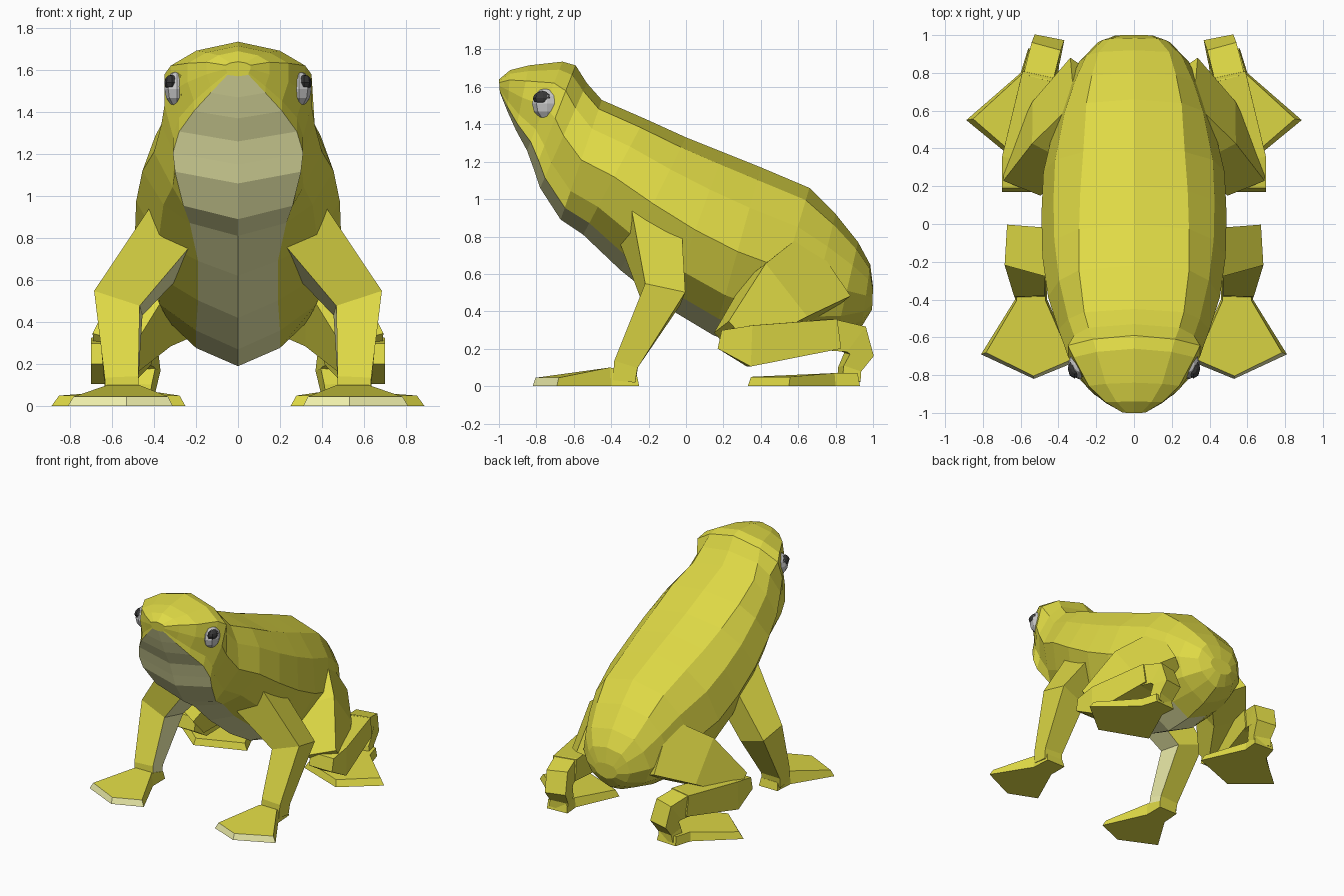
import bpy, bmesh, math
from mathutils import Vector, Matrix

if "Cube" in bpy.data.objects:
    bpy.data.objects.remove(bpy.data.objects["Cube"])


def material(name, rgb):
    m = bpy.data.materials.new(name)
    m.diffuse_color = (*rgb, 1)
    m.use_nodes = True
    m.node_tree.nodes["Principled BSDF"].inputs["Base Color"].default_value = m.diffuse_color
    return m


SKIN = material("skin", (0.74, 0.70, 0.06))
PALE = material("belly_pale", (0.88, 0.88, 0.42))
WHITE = material("eye_white", (0.75, 0.75, 0.75))
DARK = material("pupil_dark", (0.04, 0.04, 0.04))


def finish(name, bm, mats, mirror=True):
    bmesh.ops.remove_doubles(bm, verts=bm.verts, dist=1e-4)
    bmesh.ops.recalc_face_normals(bm, faces=bm.faces)
    me = bpy.data.meshes.new(name)
    bm.to_mesh(me)
    bm.free()
    ob = bpy.data.objects.new(name, me)
    bpy.context.collection.objects.link(ob)
    for m in mats:
        me.materials.append(m)
    if mirror:
        mod = ob.modifiers.new("mirror", 'MIRROR')
        mod.use_mirror_merge = False
    return ob


def loft(bm, rings, pale=(), caps=True):
    """Skin a list of equal-length point rings; columns in pale get slot 1."""
    vs = [[bm.verts.new(p) for p in r] for r in rings]
    n = len(vs[0])
    for a, b in zip(vs, vs[1:]):
        for j in range(n):
            k = (j + 1) % n
            f = bm.faces.new((a[j], a[k], b[k], b[j]))
            f.material_index = int(j in pale)
    if caps:
        bm.faces.new(vs[0])
        bm.faces.new(vs[-1])


def limb(name, stations, ref, pale=()):
    """Four-sided tube. station = (centre, half size along ref, half size across)."""
    pts = [Vector(s[0]) for s in stations]
    rings = []
    for i, (c, a, b) in enumerate(stations):
        t = Vector()
        if i:
            t += (pts[i] - pts[i - 1]).normalized()
        if i < len(pts) - 1:
            t += (pts[i + 1] - pts[i]).normalized()
        t.normalize()
        u = Vector(ref)
        u = (u - t * u.dot(t)).normalized()
        v = t.cross(u)
        rings.append([pts[i] + u * a * p + v * b * q
                      for p, q in ((1, 1), (-1, 1), (-1, -1), (1, -1))])
    bm = bmesh.new()
    loft(bm, rings, pale)
    return finish(name, bm, [SKIN, PALE])


def foot(name, outline, heights, pale=()):
    """Webbed wedge: flat sole with a slightly inset top."""
    bm = bmesh.new()
    n = len(outline)
    cx = sum(p[0] for p in outline) / n
    cy = sum(p[1] for p in outline) / n
    top = [(cx + (x - cx) * 0.9, cy + (y - cy) * 0.95, z)
           for (x, y), z in zip(outline, heights)]
    loft(bm, [[(x, y, 0) for x, y in outline], top], pale)
    return finish(name, bm, [SKIN, PALE])


# Body and head: slanted sections
# (top y, top z, bottom y, bottom z, half width, back width fraction, belly half width)
sections = [
    (-1.00, 1.64, -0.995, 1.57, 0.06, 0.62, 0.05),
    (-0.94, 1.69, -0.955, 1.47, 0.15, 0.62, 0.13),
    (-0.84, 1.715, -0.91, 1.37, 0.24, 0.62, 0.21),
    (-0.66, 1.735, -0.85, 1.26, 0.32, 0.62, 0.28),
    (-0.59, 1.715, -0.81, 1.15, 0.35, 0.62, 0.31),
    (-0.53, 1.62, -0.78, 1.06, 0.365, 0.66, 0.30),
    (-0.45, 1.53, -0.67, 0.89, 0.40, 0.66, 0.26),
    (-0.22, 1.43, -0.55, 0.81, 0.455, 0.64, 0.23),
    (0.00, 1.33, -0.35, 0.62, 0.485, 0.60, 0.19),
    (0.20, 1.25, -0.10, 0.42, 0.49, 0.58, 0.19),
    (0.40, 1.17, 0.15, 0.27, 0.48, 0.56, 0.20),
    (0.66, 1.06, 0.40, 0.19, 0.42, 0.60, 0.20),
    (0.80, 0.92, 0.62, 0.20, 0.36, 0.62, 0.16),
    (0.92, 0.77, 0.80, 0.25, 0.29, 0.64, 0.12),
    (0.985, 0.65, 0.94, 0.32, 0.19, 0.66, 0.08),
    (1.00, 0.53, 0.995, 0.41, 0.10, 0.66, 0.05),
]
rings = []
for ty, tz, by, bz, w, bk, bw in sections:
    head = ty < -0.55
    half = [(0, 0), (bk * w, 0.09 if head else 0.075),
            ((1.0 if head else 0.87) * w, 0.24), (w, 0.5),
            (max(0.78 * w, bw), 0.76), (bw, 0.9), (0, 1)]
    full = half + [(-x, t) for x, t in half[5:0:-1]]
    rings.append([(x, ty + (by - ty) * t, tz + (bz - tz) * t) for x, t in full])
bm = bmesh.new()
loft(bm, rings, pale=(5, 6))
for f in bm.faces:  # the rump is skin coloured all round
    if f.calc_center_median().y > 0.6:
        f.material_index = 0
finish("body", bm, [SKIN, PALE], mirror=False)


# Eyes, pupils and eyelids
def ball(name, centre, radii, mat):
    bm = bmesh.new()
    mx = Matrix.Translation(centre) @ Matrix.Diagonal((*radii, 1))
    bmesh.ops.create_uvsphere(bm, u_segments=8, v_segments=6, radius=1, matrix=mx)
    finish(name, bm, [mat])


ball("eyes", (0.29, -0.743, 1.51), (0.06, 0.08, 0.085), WHITE)
ball("pupils", (0.315, -0.765, 1.54), (0.036, 0.053, 0.038), DARK)

axis = Vector((1, -0.4, 0)).normalized()
side, up = Vector((0.4, 1, 0)).normalized(), Vector((0, 0, 1))
lid = []
for i in range(9):
    a = 2 * math.pi * i / 8
    d = side * math.cos(a) + up * math.sin(a)
    c = Vector((0.272, -0.735, 1.51))
    lid.append([c + d * (0.09 + 0.025 * p) + axis * 0.03 * q
                for p, q in ((1, 0), (0, 1), (-1, 0), (0, -1))])
bm = bmesh.new()
loft(bm, lid, caps=False)
finish("eyelids", bm, [SKIN])

# Front legs and feet
limb("front_legs", [((0.25, -0.20, 0.89), 0.14, 0.14),
                    ((0.57, -0.125, 0.49), 0.11, 0.115),
                    ((0.555, -0.32, 0.12), 0.065, 0.08),
                    ((0.55, -0.33, 0.03), 0.06, 0.08)],
     (0, 1, -0.4), pale=(2,))
foot("front_feet",
     [(0.46, -0.25), (0.62, -0.25), (0.63, -0.40), (0.81, -0.69),
      (0.53, -0.82), (0.31, -0.73), (0.46, -0.40)],
     [0.06, 0.06, 0.10, 0.045, 0.045, 0.045, 0.10], pale=(3, 4))

# Hind legs: thigh forward to the knee, shank folded back, ankle curling down
limb("thighs", [((0.22, 0.69, 0.60), 0.21, 0.14),
                ((0.43, 0.48, 0.47), 0.18, 0.13),
                ((0.59, 0.25, 0.25), 0.09, 0.11)],
     (0, -0.61, 0.79))
limb("shanks", [((0.60, 0.18, 0.25), 0.05, 0.10),
                ((0.60, 0.34, 0.215), 0.11, 0.10),
                ((0.50, 0.80, 0.28), 0.08, 0.09)],
     (0, 0, 1))
limb("ankles", [((0.51, 0.76, 0.275), 0.08, 0.085),
                ((0.475, 0.89, 0.255), 0.08, 0.085),
                ((0.46, 0.925, 0.17), 0.08, 0.065),
                ((0.47, 0.875, 0.09), 0.07, 0.05),
                ((0.48, 0.87, 0.02), 0.07, 0.05)],
     (1, 0.2, 0))
foot("hind_feet",
     [(0.39, 0.92), (0.56, 0.93), (0.60, 0.80), (0.888, 0.55),
      (0.62, 0.33), (0.25, 0.47), (0.40, 0.80)],
     [0.07, 0.07, 0.07, 0.05, 0.05, 0.05, 0.07])
